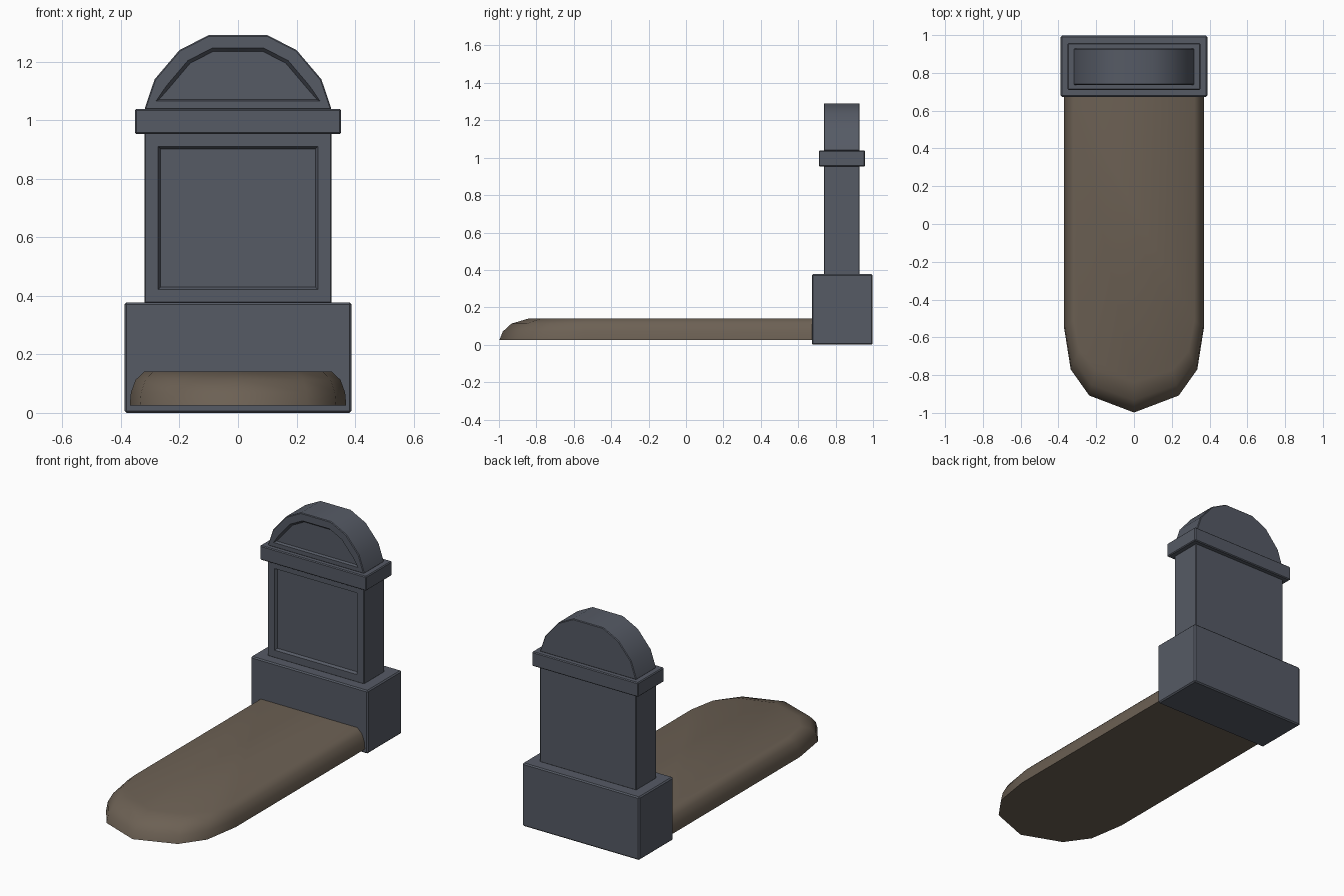
import bpy, bmesh, math

if "Cube" in bpy.data.objects:
    bpy.data.objects.remove(bpy.data.objects["Cube"])


def material(name, rgb):
    m = bpy.data.materials.new(name)
    m.diffuse_color = (*rgb, 1)
    m.use_nodes = True
    m.node_tree.nodes["Principled BSDF"].inputs["Base Color"].default_value = m.diffuse_color
    return m


stone = material("slate_stone", (0.092, 0.103, 0.130))
earth = material("brown_earth", (0.150, 0.118, 0.088))


def finish(bm, name, mat, angle):
    bmesh.ops.recalc_face_normals(bm, faces=bm.faces)
    me = bpy.data.meshes.new(name)
    bm.to_mesh(me)
    bm.free()
    me.materials.append(mat)
    ob = bpy.data.objects.new(name, me)
    bpy.context.collection.objects.link(ob)
    me.shade_smooth()
    me.set_sharp_from_angle(angle=math.radians(angle))
    return ob


def block(name, outline, y0, y1, bevel=0.005, frame=0):
    """Extrude an x/z outline from y0 to y1, optionally with a sunken front panel."""
    bm = bmesh.new()
    front = bm.faces.new([bm.verts.new((x, y0, z)) for x, z in outline])
    out = bmesh.ops.extrude_face_region(bm, geom=[front], use_keep_orig=True)
    for v in out["geom"]:
        if isinstance(v, bmesh.types.BMVert):
            v.co.y = y1
    bmesh.ops.recalc_face_normals(bm, faces=bm.faces)
    edges = [e for e in bm.edges if e.calc_face_angle(0) > math.radians(60)]
    bmesh.ops.bevel(bm, geom=edges, offset=bevel, segments=1, affect='EDGES')
    if frame:
        bm.normal_update()
        front = max((f for f in bm.faces if f.normal.y < -0.99),
                    key=lambda f: f.calc_area())
        bmesh.ops.inset_region(bm, faces=[front], thickness=frame - bevel)
        bmesh.ops.inset_region(bm, faces=[front], thickness=0.012, depth=-0.015)
    return finish(bm, name, stone, 35)


def rect(w, z0, z1):
    return [(-w, z0), (w, z0), (w, z1), (-w, z1)]


# Headstone: plinth, panelled body, cornice, arched crown
block("plinth", rect(0.388, 0, 0.378), 0.673, 0.998, 0.007)
block("headstone_body", rect(0.32, 0.375, 0.957), 0.737, 0.928, 0.004, 0.064)
block("cornice", rect(0.352, 0.953, 1.039), 0.71, 0.957)
half = [(0.32, 1.037), (0.285, 1.14), (0.2, 1.24), (0.1, 1.291)]
block("arched_crown", half + [(-x, z) for x, z in reversed(half)],
      0.737, 0.928, 0.004, 0.046)

# Grave mound: stacked rings of the plan outline, pulled in towards the top
plan = [(0.37, 0.68), (0.37, -0.55), (0.335, -0.77), (0.237, -0.908)]
levels = [(0.025, 0.0, 0.0), (0.07, 0.004, 0.018),
          (0.113, 0.02, 0.065), (0.141, 0.05, 0.16)]
bm = bmesh.new()
rings = []
for z, side, nose in levels:
    s = 1 - side / 0.37
    right = [(x * s, y if y > 0 else y + nose * (-y - 0.4) / 0.6) for x, y in plan]
    pts = right + [(0, -0.998 + nose)] + [(-x, y) for x, y in reversed(right)]
    rings.append([bm.verts.new((x, y, z)) for x, y in pts])
n = len(rings[0])
for a, b in zip(rings, rings[1:]):
    for i in range(n):
        j = (i + 1) % n
        bm.faces.new((a[i], a[j], b[j], b[i]))
bm.faces.new(rings[0])
bm.faces.new(rings[-1])
finish(bm, "grave_mound", earth, 50)
